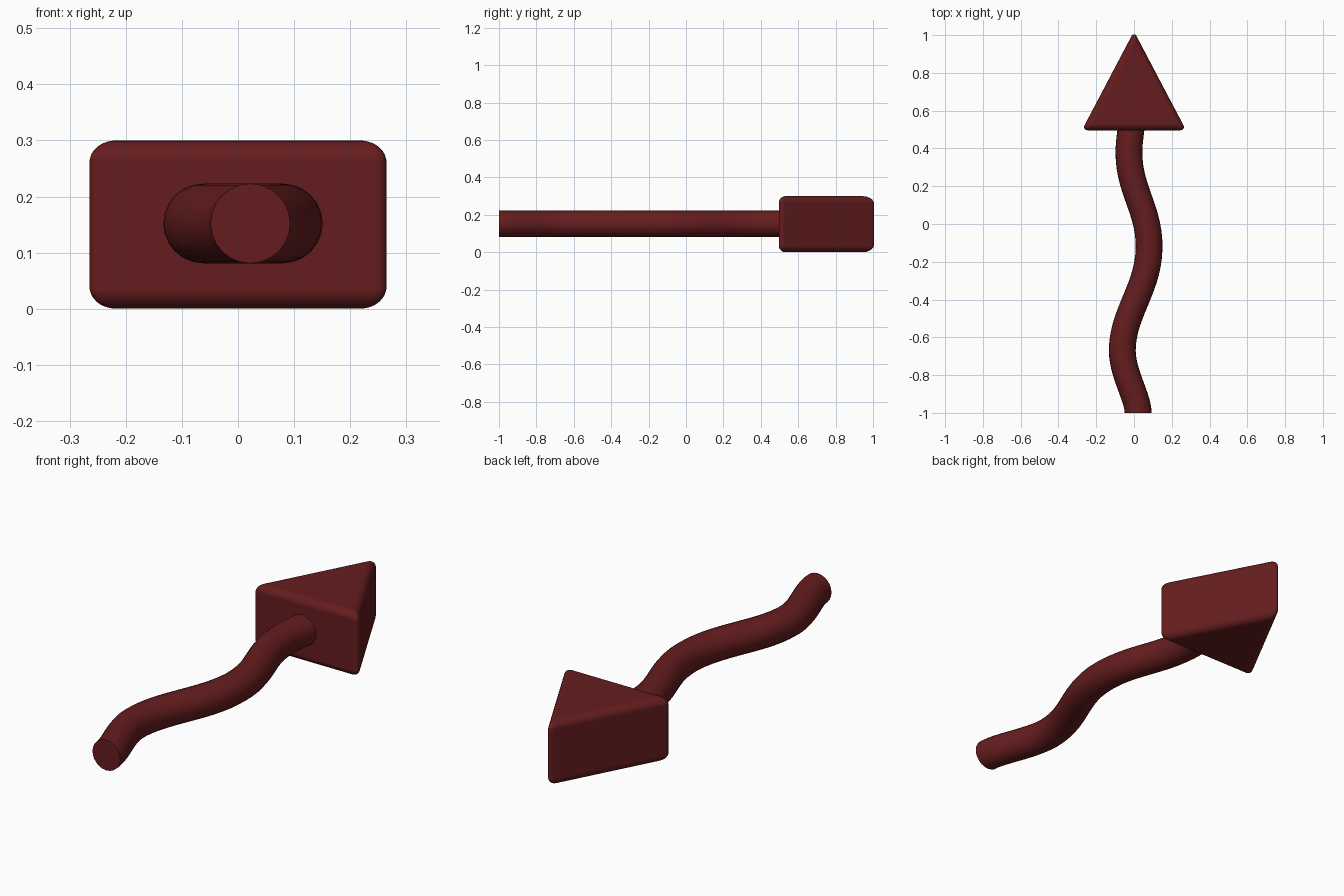
import bpy, bmesh, math

if "Cube" in bpy.data.objects:
    bpy.data.objects.remove(bpy.data.objects["Cube"])

red = bpy.data.materials.new("dark_red")
red.diffuse_color = (0.13, 0.012, 0.013, 1)
red.use_nodes = True
red.node_tree.nodes["Principled BSDF"].inputs["Base Color"].default_value = red.diffuse_color

# arrowhead: rounded triangular prism
bm = bmesh.new()
tri = [bm.verts.new(p) for p in ((-0.276, 0.496, 0), (0.276, 0.496, 0), (0, 1.02, 0))]
base = bm.faces.new(tri)
top = bmesh.ops.extrude_face_region(bm, geom=[base])["geom"]
bmesh.ops.translate(bm, vec=(0, 0, 0.3), verts=[v for v in top if isinstance(v, bmesh.types.BMVert)])
bmesh.ops.recalc_face_normals(bm, faces=bm.faces)
mesh = bpy.data.meshes.new("arrow_head")
bm.to_mesh(mesh)
bm.free()
head = bpy.data.objects.new("arrow_head", mesh)
bpy.context.collection.objects.link(head)
bev = head.modifiers.new("rounded_edges", "BEVEL")
bev.width = 0.035
bev.segments = 6
bev.limit_method = "NONE"
bev.harden_normals = True

# wavy round shaft: x, y, handle before, handle after
path = [(0.022, -1.0, 0.08, 0.08), (-0.062, -0.67, 0.12, 0.2), (0.08, -0.12, 0.22, 0.2),
        (-0.027, 0.38, 0.2, 0.06), (-0.012, 0.56, 0.05, 0.05)]
curve = bpy.data.curves.new("shaft", "CURVE")
curve.dimensions = "3D"
curve.bevel_depth = 0.071
curve.bevel_resolution = 10
curve.resolution_u = 14
curve.use_fill_caps = True
spline = curve.splines.new("BEZIER")
spline.bezier_points.add(len(path) - 1)
for p, (x, y, before, after) in zip(spline.bezier_points, path):
    p.handle_left_type = p.handle_right_type = "FREE"
    p.co = (x, y, 0.152)
    p.handle_left = (x, y - before, 0.152)
    p.handle_right = (x, y + after, 0.152)
shaft = bpy.data.objects.new("shaft", curve)
bpy.context.collection.objects.link(shaft)
bpy.context.view_layer.objects.active = shaft
shaft.select_set(True)
bpy.ops.object.convert(target="MESH")
shaft = bpy.context.object

# colour and smooth shading
for ob in (head, shaft):
    ob.data.materials.clear()
    ob.data.materials.append(red)
    bpy.ops.object.select_all(action="DESELECT")
    ob.select_set(True)
    bpy.context.view_layer.objects.active = ob
    bpy.ops.object.shade_smooth_by_angle(angle=math.radians(40))
for f in head.data.polygons:
    f.use_smooth = True
